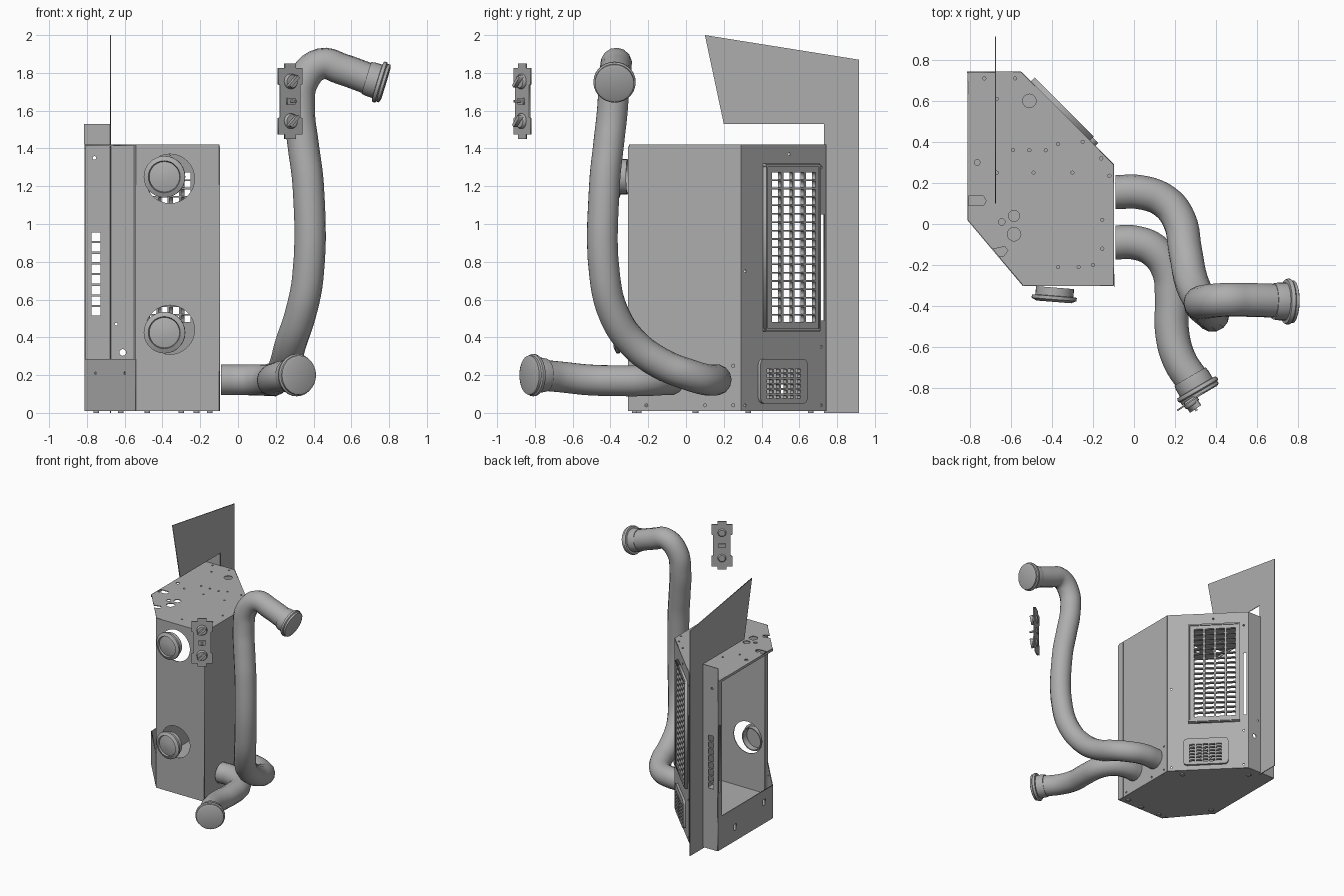
import bpy, bmesh, math
from mathutils import Vector, Matrix

if "Cube" in bpy.data.objects:
    bpy.data.objects.remove(bpy.data.objects["Cube"])

grey = bpy.data.materials.new("sheet_metal_grey")
grey.diffuse_color = (0.42, 0.42, 0.42, 1)
grey.use_nodes = True
grey.node_tree.nodes["Principled BSDF"].inputs["Base Color"].default_value = grey.diffuse_color
T = 0.006                                   # sheet thickness


def frame(origin, u, v):
    u, v = Vector(u).normalized(), Vector(v).normalized()
    m = Matrix((u, v, u.cross(v))).transposed().to_4x4()
    m.translation = Vector(origin)
    return m


def add_mesh(name, mesh, matrix=Matrix()):
    ob = bpy.data.objects.new(name, mesh)
    bpy.context.collection.objects.link(ob)
    mesh.transform(matrix)
    mesh.materials.clear()
    mesh.materials.append(grey)
    return ob


def smooth(ob):
    bpy.ops.object.select_all(action='DESELECT')
    ob.select_set(True)
    bpy.context.view_layer.objects.active = ob
    bpy.ops.object.shade_smooth_by_angle(angle=math.radians(40))


def curve_mesh(curve):
    tmp = bpy.data.objects.new("tmp", curve)
    bpy.context.collection.objects.link(tmp)
    mesh = bpy.data.meshes.new_from_object(
        tmp.evaluated_get(bpy.context.evaluated_depsgraph_get()))
    bpy.data.objects.remove(tmp)
    return mesh


def rect(u0, u1, v0, v1):
    return [(u0, v0), (u1, v0), (u1, v1), (u0, v1)]


def disc(u, v, r, n=16):
    return [(u + r * math.cos(i * math.tau / n), v + r * math.sin(i * math.tau / n)) for i in range(n)]


def rounded(u0, u1, v0, v1, r):
    pts = []
    for k, (u, v) in enumerate(rect(u0 + r, u1 - r, v0 + r, v1 - r)):
        for i in range(5):
            a = math.pi + (k + i / 4) * math.pi / 2
            pts.append((u + r * math.cos(a), v + r * math.sin(a)))
    return pts


def plate(name, outline, matrix, holes=(), thick=T):
    """Filled flat profile with holes, given sheet thickness."""
    cu = bpy.data.curves.new(name, 'CURVE')
    cu.dimensions, cu.fill_mode, cu.extrude = '2D', 'BOTH', thick / 2
    for loop in [outline, *holes]:
        s = cu.splines.new('POLY')
        s.points.add(len(loop) - 1)
        for p, (u, v) in zip(s.points, loop):
            p.co = (u, v, 0, 1)
        s.use_cyclic_u = True
    return add_mesh(name, curve_mesh(cu), matrix)


def lathe(name, profile, centre, axis, n=28):
    """Revolve (radius, height) points about an axis."""
    bm = bmesh.new()
    vs = [bm.verts.new((r, 0, h)) for r, h in profile]
    es = [bm.edges.new(e) for e in zip(vs, vs[1:])]
    bmesh.ops.spin(bm, geom=vs + es, cent=(0, 0, 0), axis=(0, 0, 1), angle=math.tau, steps=n)
    bmesh.ops.remove_doubles(bm, verts=bm.verts, dist=1e-4)
    bmesh.ops.recalc_face_normals(bm, faces=bm.faces)
    me = bpy.data.meshes.new(name)
    bm.to_mesh(me)
    bm.free()
    rot = Vector(axis).to_track_quat('Z', 'Y').to_matrix().to_4x4()
    ob = add_mesh(name, me, Matrix.Translation(centre) @ rot)
    smooth(ob)
    return ob


def pipe(name, pts, radius):
    cu = bpy.data.curves.new(name, 'CURVE')
    cu.dimensions, cu.bevel_depth, cu.bevel_resolution, cu.resolution_u = '3D', radius, 5, 5
    s = cu.splines.new('BEZIER')
    s.bezier_points.add(len(pts) - 1)
    for b, p in zip(s.bezier_points, pts):
        b.co = p
        b.handle_left_type = b.handle_right_type = 'AUTO'
    smooth(add_mesh(name, curve_mesh(cu)))


def box(name, size, matrix):
    w, h = size[0] / 2, size[1] / 2
    return plate(name, rect(-w, w, -h, h), matrix @ Matrix.Translation((0, 0, size[2] / 2)), thick=size[2])


# cabinet top and floor
Z = (0, 0, 1)
H = 1.42
FOOT = [(-.81, .74), (-.55, .74), (-.10, .29), (-.10, -.30), (-.54, -.30), (-.81, .02)]
flat = lambda z: frame((0, 0, z), (1, 0, 0), (0, 1, 0))
dots = [(-.73, .71), (-.58, .71), (-.67, .61), (-.59, .36), (-.51, .36), (-.43, .36), (-.37, .39),
        (-.67, .25), (-.49, .25), (-.30, .25), (-.16, .32), (-.12, .235), (-.155, .02), (-.155, -.12),
        (-.37, -.21), (-.27, -.21), (-.20, -.20), (-.25, .40)]
top_holes = [disc(u, v, .008, 8) for u, v in dots]
top_holes += [disc(-.51, .60, .033), disc(-.585, .04, .027), disc(-.585, -.05, .033),
              disc(-.645, .01, .016), disc(-.765, .30, .014)]
notched = FOOT[:5] + [(-.69, -.123), (-.63, -.11), (-.615, -.13), (-.635, -.155), (-.66, -.158)][::-1] \
    + [(-.81, .02), (-.81, .09), (-.735, .09), (-.72, .113), (-.735, .137), (-.81, .137)]
plate("cabinet_top", notched, flat(H - T / 2), top_holes)
plate("cabinet_floor", FOOT, flat(.013))
for x, y in [(-.62, .66), (-.22, .33), (-.15, -.25), (-.30, -.27), (-.48, -.27), (-.75, .05)]:
    box("foot_pad", (.03, .03, .012), frame((x, y, 0), (1, 0, 0), (0, 1, 0)))

# front wall with two round openings
front = frame((0, -.30, 0), (1, 0, 0), Z)
plate("front_wall", rect(-.54, -.10, .01, H), front,
      [disc(-.36, 1.24, .13, 32), disc(-.36, .44, .13, 32)])
plate("front_wall_flange", rect(-.54, -.50, .01, H), frame((-.54, -.30, 0), (-.02, 1, 0), Z)
      @ Matrix.Translation((.54, 0, 0)))

# right wall with seam strip and small rivet holes
right = frame((-.10, 0, 0), (0, 1, 0), Z)
plate("right_wall", rect(-.30, .29, .01, H), right,
      [disc(u, v, .008, 8) for u, v in [(-.21, .04), (.1, .04), (.25, .04), (.25, .25)]])
plate("seam_strip", rect(-.306, -.245, .01, H - .01), right @ Matrix.Translation((0, 0, .004)), thick=.004)

# angled vent wall
D = .45 * math.sqrt(2)
vent = frame((-.10, .29, 0), (-1, 1, 0), Z)         # u runs from the right wall to the back
grid = []
for c in range(4):
    for r in range(18):
        u, v = .212 + c * .085, .48 + r * .0445
        grid.append(rect(u, u + .07, v, v + .036))
low = [rect(.175 + c * .053, .175 + c * .053 + .04, .075 + r * .028, .075 + r * .028 + .018)
       for c in range(5) for r in range(6)]
plate("vent_wall", rect(0, D, .01, H), vent,
      grid + low + [rect(.597, .622, .49, 1.05)] +
      [disc(u, v, .008, 8) for u, v in [(.03, .75), (.03, .04), (.60, .04), (.60, 1.3), (.60, .35), (.36, 1.37)]])
out = vent @ Matrix.Translation((0, 0, -.012))
if (vent.to_3x3() @ Vector((0, 0, 1))).dot(Vector((1, 1, 0))) > 0:
    out = vent @ Matrix.Translation((0, 0, .012))
plate("vent_cover", rect(.165, .572, .43, 1.32), out, grid, .018)
for u0, u1, v0, v1 in [(.165, .572, .435, .447), (.165, .572, 1.303, 1.315), (.165, .177, .447, 1.303), (.56, .572, .447, 1.303)]:
    plate("vent_cover_rim", rect(u0, u1, v0, v1), out, thick=.032)
plate("lower_vent_cover", rounded(.127, .48, .05, .285, .03), out, low, .018)

# back wall with a slot column
back = frame((0, .74, 0), (1, 0, 0), Z)
plate("back_wall", rect(-.81, -.55, .01, H), back,
      [rect(-.775, -.728, .515 + i * .0565, .56 + i * .0565) for i in range(8)]
      + [disc(-.76, 1.35, .01, 8), disc(-.61, .32, .018, 12), disc(-.645, .47, .008, 8)])
plate("back_upper_tab", rect(-.815, -.675, H, 1.53), back)

# low band and flange round the open left side
left = frame((-.81, 0, 0), (0, 1, 0), Z)
plate("left_low_band", rect(.02, .74, .01, .285), left, [rect(.5, .53, .10, .15), rect(.12, .15, .16, .21)])
plate("left_back_flange", rect(.69, .74, .285, H), left, [rect(.71, .73, .49, 1.05)])
plate("left_top_lip", rect(.02, .74, H - .02, H), left)
plate("corner_low_band", rect(0, math.hypot(.27, .32), .01, .285),
      frame((-.81, .02, 0), (.27, -.32, 0), Z), [disc(.09, .21, .008, 8), disc(.33, .21, .008, 8)])

# tall side blade
plate("side_blade", [(.10, 2), (.915, 1.87), (.915, 0), (.73, 0), (.73, 1.53), (.20, 1.53)],
      frame((-.675, 0, 0), (0, 1, 0), Z))

# round air outlets before the front openings
for z in (1.25, .425):
    ax = Vector((-.08, -1, 0)).normalized()
    c = Vector((-.385, -.31, z))
    lathe("outlet_ring", [(.085, 0), (.093, 0), (.093, .04), (.11, .042), (.11, .058),
                          (.085, .07), (.08, .055), (.085, 0)], c, ax)
    lathe("outlet_disc", [(0, .045), (.083, .045), (.083, .056), (.03, .068), (0, .068)], c, ax)

# hoses with capped ends
CAP = [(0, -.01), (.088, -.01), (.092, .012), (.092, .05), (.108, .052), (.112, .06), (.112, .07),
       (.104, .076), (.104, .09), (.09, .096), (.0, .096)]
pipe("tall_hose", [(-.09, .155, .175), (.03, .155, .175), (.15, .11, .175), (.22, .02, .20),
                   (.25, -.13, .26), (.28, -.28, .37), (.33, -.38, .52), (.37, -.43, .72),
                   (.372, -.432, 1.2), (.345, -.41, 1.42), (.325, -.39, 1.6), (.345, -.38, 1.76),
                   (.44, -.37, 1.848), (.55, -.37, 1.82), (.71, -.375, 1.762)], .083)
lathe("tall_hose_cap", CAP, (.69, -.377, 1.77), (.95, -.02, -.29))
pipe("low_hose", [(-.09, -.09, .175), (.0, -.09, .175), (.10, -.13, .175), (.17, -.23, .17),
                  (.185, -.36, .17), (.185, -.52, .175), (.22, -.66, .19), (.29, -.77, .20)], .083)
lathe("low_hose_cap", CAP, (.278, -.752, .2), (.5, -.86, 0))

# floating control panel with two dials and a switch
ctl = frame((.275, -.865, 1.65), (.82, .57, 0), Z)
half = [(.035, .20), (.035, .175), (.078, .175), (.078, .09), (.066, .085), (.066, -.085),
        (.078, -.09), (.078, -.175), (.035, -.175), (.035, -.20)]
plate("control_panel", half + [(-u, v) for u, v in reversed(half)], ctl, thick=.008)
n = ctl.to_3x3() @ Vector((0, 0, 1))
for v in (.105, -.105):
    lathe("dial", [(0, -.012), (.025, -.012), (.04, .004), (.04, .014), (.034, .022), (0, .022)], ctl @ Vector((0, v, 0)), n, 20)
    box("dial_grip", (.018, .075, .045), ctl @ Matrix.Translation((0, v, 0)) @ Matrix.Rotation(-.8, 4, 'Z'))
box("switch_body", (.05, .035, .03), ctl @ Matrix.Translation((0, 0, -.015)))
box("switch_lever", (.012, .012, .055), ctl)
